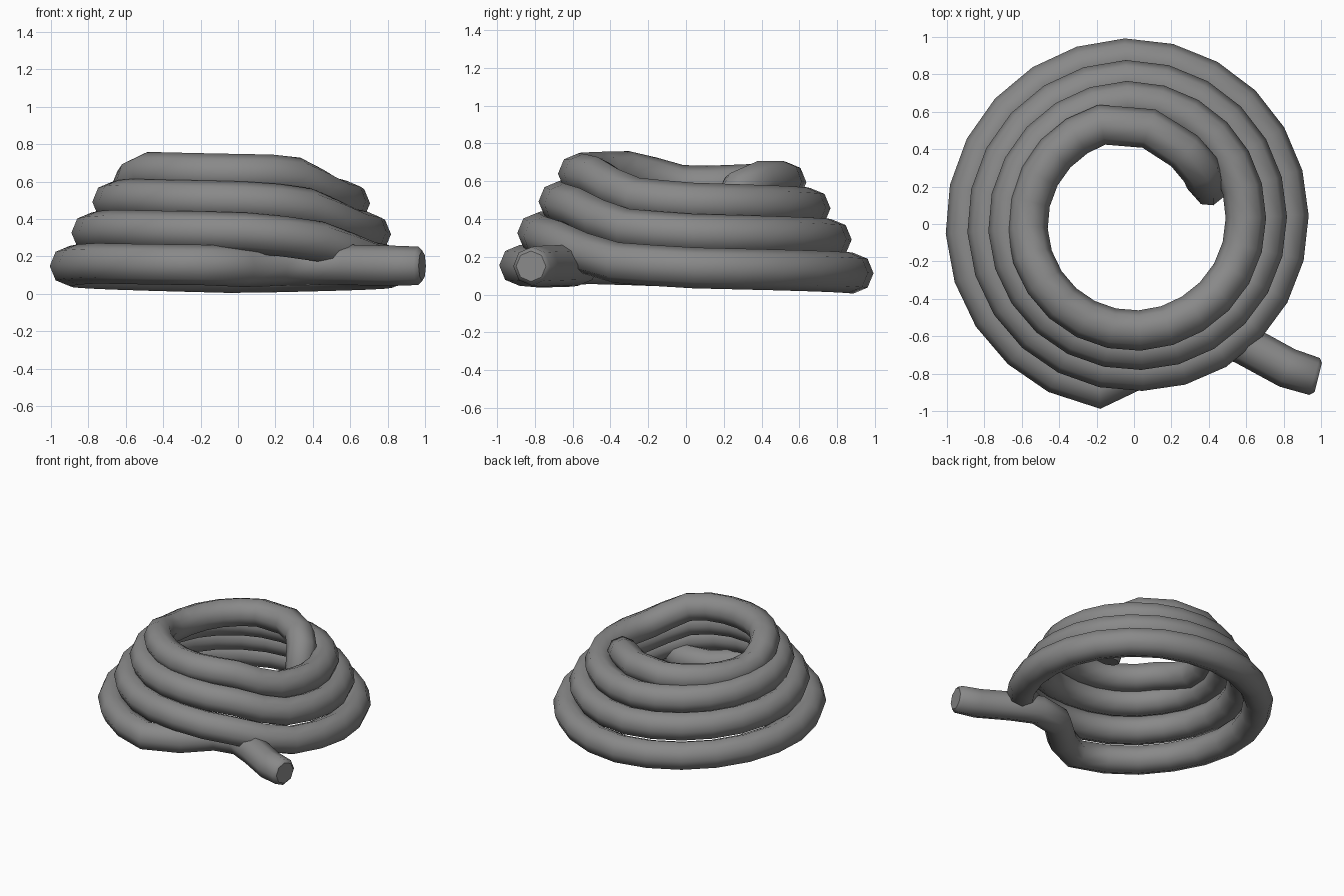
import bpy
import math

cube = bpy.data.objects.get("Cube")
if cube:
    bpy.data.objects.remove(cube)

TUBE = 0.108
STEP = 15

# One turn, clockwise from the front: angle, radius change, height change
TURN = [(0, 0, 0), (60, 0, .012), (90, 0, -.005), (180, -.015, -.04), (270, -.075, -.01),
        (300, -.088, .02), (315, -.095, .08), (330, -.1, .14)]
STARTS = [(.9, .152), (.784, .33), (.672, .495), (.57, .64)]

knots = []
for turn, (radius, height) in enumerate(STARTS):
    for angle, dr, dz in TURN:
        if turn == 3 and angle == 90:
            dz -= .065          # the top turn sags on this side
        knots.append((turn * 360 + angle, radius + dr, height + dz))


def coil_point(angle):
    """Point on the coil at a clockwise angle from the front."""
    for (a0, r0, z0), (a1, r1, z1) in zip(knots, knots[1:]):
        if a0 <= angle <= a1:
            t = (angle - a0) / (a1 - a0)
            r, z = r0 + (r1 - r0) * t, z0 + (z1 - z0) * t
            a = math.radians(-90 - angle)
            return (r * math.cos(a), r * math.sin(a), z)


# Loose tail passing under the coil, the turns, then the hanging inner end
tail = [(.985, -.82, .15), (.965, -.815, .15), (.82, -.77, .15), (.6, -.65, .155),
        (.42, -.57, .155), (.22, -.6, .15), (.03, -.77, .145)]
turns = [coil_point(a) for a in range(12, 3 * 360 + 175, STEP)]
inner_end = [(.08, .51, .6), (.27, .39, .6), (.355, .29, .56), (.385, .23, .43),
             (.4, .18, .24)]
path = tail + turns + inner_end

curve = bpy.data.curves.new("coiled_tube", "CURVE")
curve.dimensions = "3D"
curve.twist_mode = "Z_UP"
curve.bevel_depth = TUBE
curve.bevel_resolution = 2
curve.use_fill_caps = True
spline = curve.splines.new("POLY")
spline.points.add(len(path) - 1)
for point, co in zip(spline.points, path):
    point.co = (*co, 1)
spline.points[0].radius = .75     # chamfered tip
spline.points[1].radius = .95
spline.points[-1].radius = .8

tube = bpy.data.objects.new("coiled_tube", curve)
bpy.context.collection.objects.link(tube)
bpy.ops.object.select_all(action="DESELECT")
tube.select_set(True)
bpy.context.view_layer.objects.active = tube
bpy.ops.object.convert(target="MESH")
tube = bpy.context.object
bpy.ops.object.shade_smooth_by_angle(angle=math.radians(60))

# Plain grey rubber
grey = bpy.data.materials.new("grey")
grey.use_nodes = True
color = (.25, .25, .25, 1)
grey.diffuse_color = color
grey.node_tree.nodes["Principled BSDF"].inputs["Base Color"].default_value = color
tube.data.materials.clear()
tube.data.materials.append(grey)
